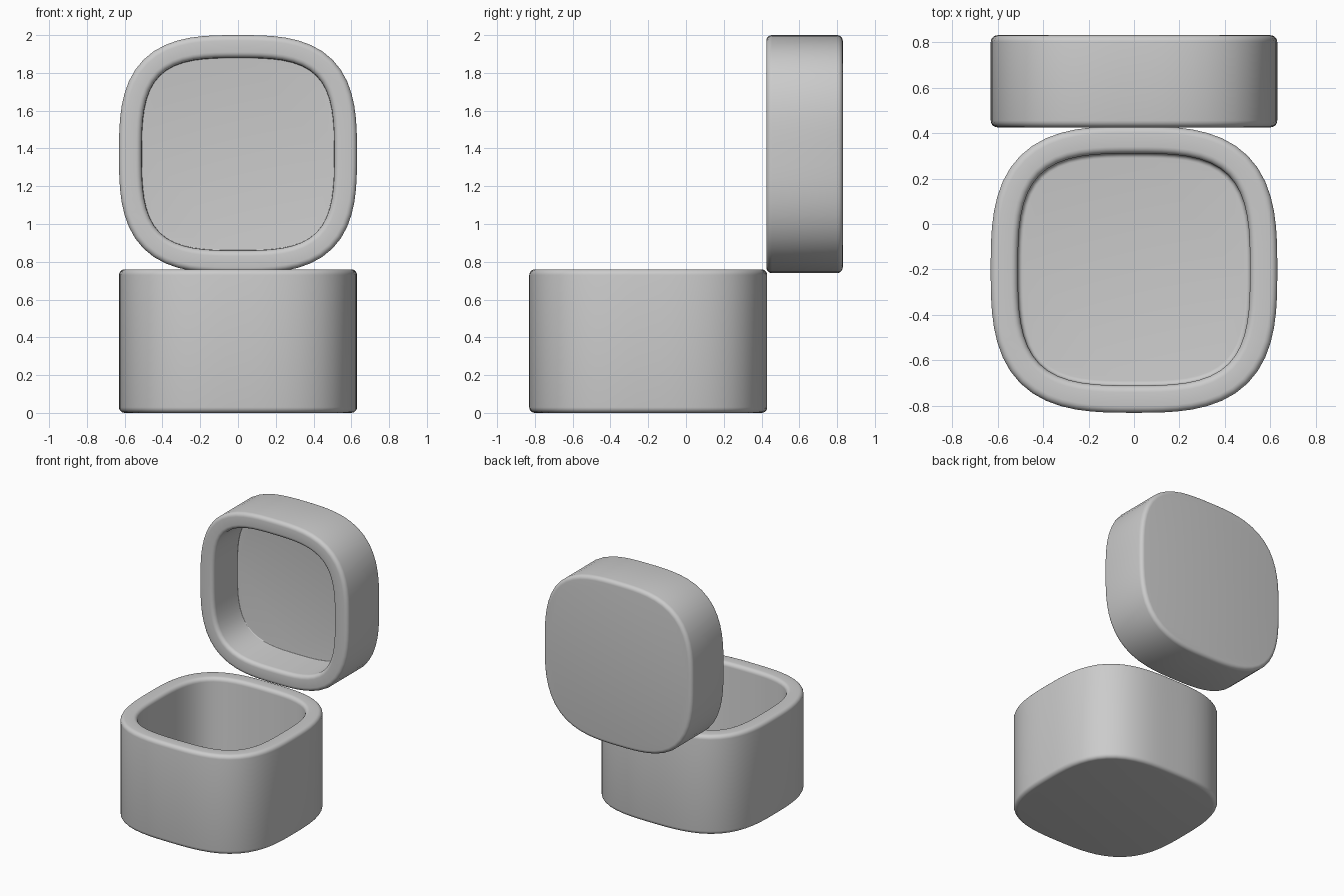
import bpy, bmesh, math

if "Cube" in bpy.data.objects:
    bpy.data.objects.remove(bpy.data.objects["Cube"])

HALF, POWER, SIDES, WALL, R = 0.63, 3.0, 64, 0.12, 0.03


def outline(inset):
    # rounded-square outline, offset inward along its normals
    pts = []
    for i in range(SIDES):
        a = 2 * math.pi * i / SIDES
        c, s = math.cos(a), math.sin(a)
        r = HALF / (abs(c) ** POWER + abs(s) ** POWER) ** (1 / POWER)
        nx, ny = c * abs(c), s * abs(s)
        n = math.hypot(nx, ny)
        pts.append((r * c - inset * nx / n, r * s - inset * ny / n))
    return pts


def arc(cx, cz, r, a0, a1, steps=5):
    # quarter-round piece of the wall profile as (inset, height)
    out = []
    for k in range(steps + 1):
        a = math.radians(a0 + (a1 - a0) * k / steps)
        out.append((cx + r * math.cos(a), cz + r * math.sin(a)))
    return out


def tub(name, height, floor, fillet, location, tilt):
    # wall profile: bottom edge, outer wall, rounded rim, inner wall, floor fillet
    profile = arc(R, R, R, 270, 180)
    profile += arc(R, height - R, R, 180, 90)
    profile += arc(WALL - R, height - R, R, 90, 0)
    profile += arc(WALL + fillet, floor + fillet, fillet, 180, 270)
    bm = bmesh.new()
    rings = [[bm.verts.new((x, y, z)) for x, y in outline(d)] for d, z in profile]
    for lo, hi in zip(rings, rings[1:]):
        for i in range(SIDES):
            j = (i + 1) % SIDES
            bm.faces.new((lo[i], lo[j], hi[j], hi[i]))
    bm.faces.new(rings[0][::-1])
    bm.faces.new(rings[-1])
    bmesh.ops.recalc_face_normals(bm, faces=bm.faces)
    mesh = bpy.data.meshes.new(name)
    bm.to_mesh(mesh)
    bm.free()
    obj = bpy.data.objects.new(name, mesh)
    bpy.context.collection.objects.link(obj)
    obj.location = location
    obj.rotation_euler.x = tilt
    bpy.ops.object.select_all(action='DESELECT')
    obj.select_set(True)
    bpy.context.view_layer.objects.active = obj
    bpy.ops.object.shade_smooth_by_angle(angle=math.radians(35))
    return obj


# open box standing on the ground
tub("box_base", 0.76, 0.12, 0.02, (0, -0.20, 0), 0)
# lid swung upright behind the box, opening towards the front
tub("box_lid", 0.405, 0.11, 0.005, (0, 0.83, 1.37), math.pi / 2)
